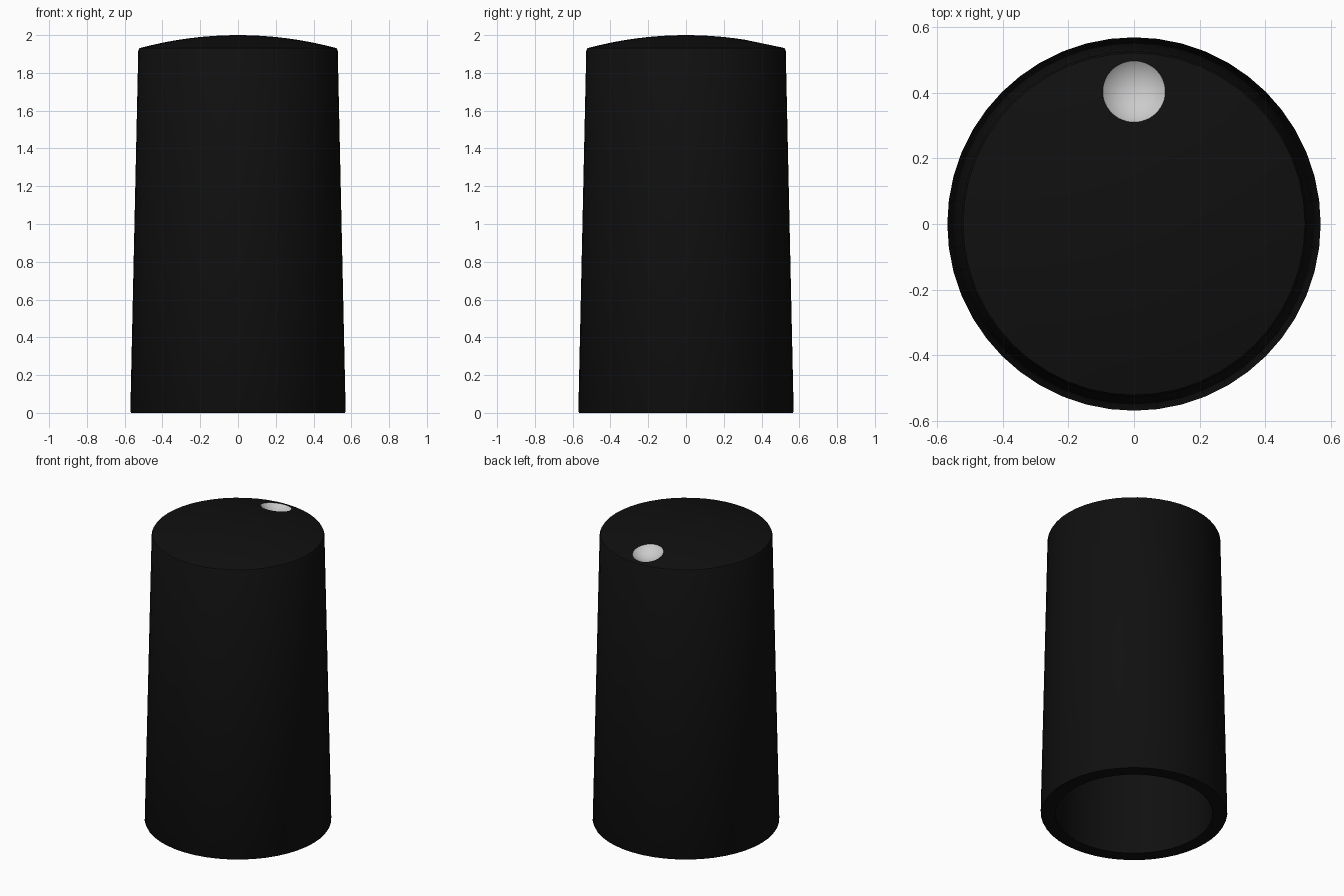
import bpy, bmesh, math
from mathutils import Vector

if "Cube" in bpy.data.objects:
    bpy.data.objects.remove(bpy.data.objects["Cube"])

SIDES = 48
DOME_R = 2.0


def material(name, rgb):
    m = bpy.data.materials.new(name)
    m.diffuse_color = (*rgb, 1)
    m.use_nodes = True
    m.node_tree.nodes["Principled BSDF"].inputs["Base Color"].default_value = m.diffuse_color
    return m


black = material("black_plastic", (0.005, 0.005, 0.005))
white = material("white_paint", (0.8, 0.8, 0.8))


def finish(name, bm, index):
    bmesh.ops.recalc_face_normals(bm, faces=bm.faces)
    me = bpy.data.meshes.new(name)
    for f in bm.faces:
        f.material_index = index
    bm.to_mesh(me)
    bm.free()
    ob = bpy.data.objects.new(name, me)
    bpy.context.collection.objects.link(ob)
    me.materials.append(black)
    me.materials.append(white)
    return ob


def dome_z(r):
    return 2.0 - DOME_R + math.sqrt(DOME_R ** 2 - r * r)


# Hollow tapered body: one lathed profile from the dome round to the cavity roof
profile = [(0.522 * i / 8, dome_z(0.522 * i / 8)) for i in range(9)]
profile += [(0.528, 1.92), (0.57, 0.01), (0.565, 0),
            (0.48, 0), (0.44, 1.79), (0.42, 1.81), (0, 1.81)]
bm = bmesh.new()
verts = [bm.verts.new((r, 0, z)) for r, z in profile]
edges = [bm.edges.new(p) for p in zip(verts, verts[1:])]
bmesh.ops.spin(bm, geom=verts + edges, cent=(0, 0, 0), axis=(0, 0, 1),
               angle=math.tau, steps=SIDES, use_duplicate=False)
bmesh.ops.remove_doubles(bm, verts=bm.verts, dist=1e-5)
body = finish("knob_body", bm, 0)

# Ball that presses the white pointer dimple into the dome
ball_r, dot_r, dot_y = 0.13, 0.098, 0.405
normal = Vector((0, dot_y, dome_z(dot_y) - 2.0 + DOME_R)).normalized()
centre = Vector((0, dot_y, dome_z(dot_y))) + normal * math.sqrt(ball_r ** 2 - dot_r ** 2)
bm = bmesh.new()
bmesh.ops.create_uvsphere(bm, u_segments=48, v_segments=32, radius=ball_r)
bmesh.ops.rotate(bm, verts=bm.verts, cent=(0, 0, 0),
                 matrix=Vector((0, 0, 1)).rotation_difference(normal).to_matrix())
bmesh.ops.translate(bm, verts=bm.verts, vec=centre)
cutter = finish("dimple_cutter", bm, 1)

cut = body.modifiers.new("dimple", "BOOLEAN")
cut.operation = "DIFFERENCE"
cut.solver = "EXACT"
cut.object = cutter
bpy.context.view_layer.objects.active = body
body.select_set(True)
bpy.ops.object.modifier_apply(modifier=cut.name)
bpy.data.objects.remove(cutter)

# Smooth surfaces with crisp rim edges
bpy.ops.object.shade_smooth_by_angle(angle=math.radians(30))
